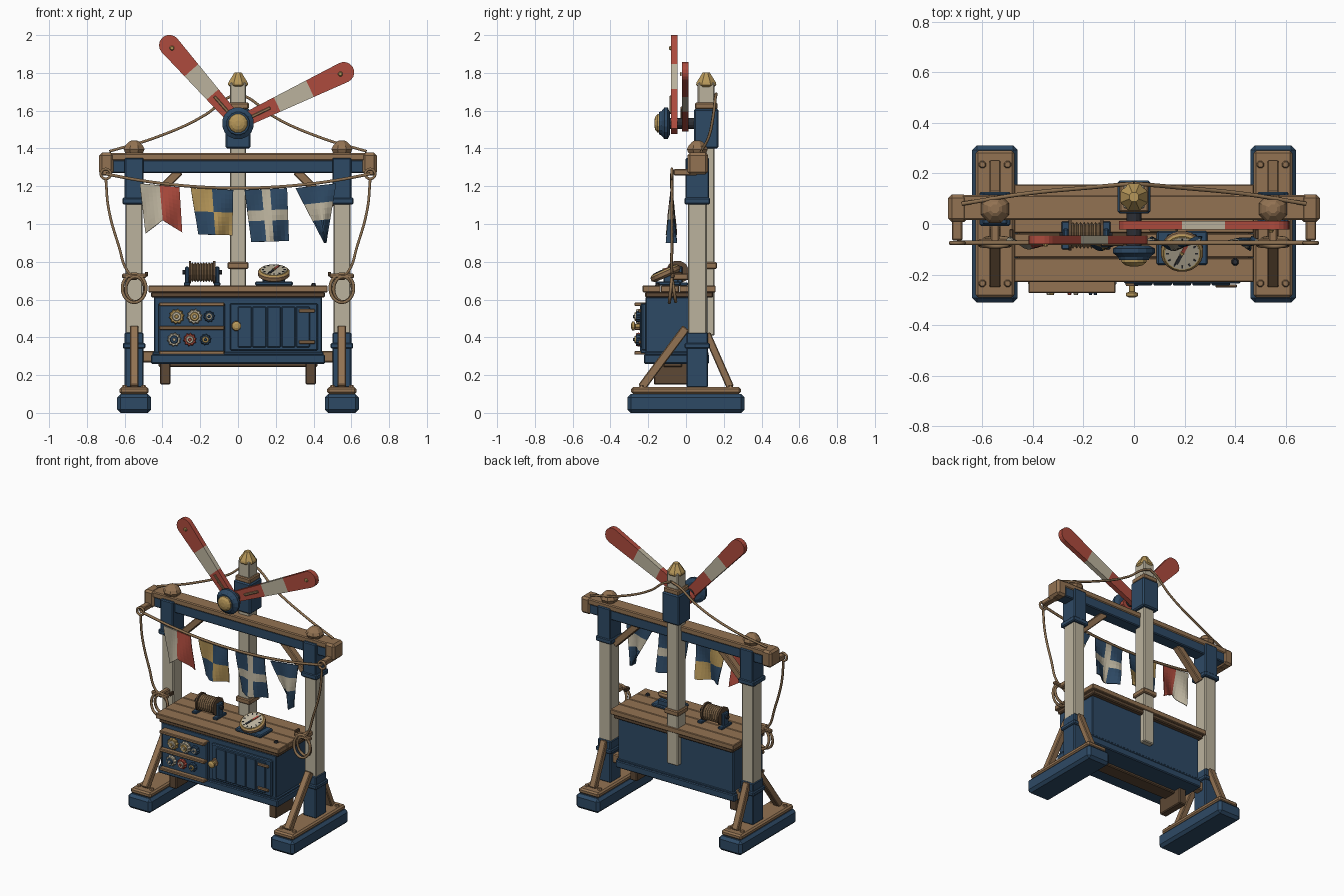
import bpy, bmesh
from math import sin, cos, pi, radians
from mathutils import Vector, Matrix

if "Cube" in bpy.data.objects:
    bpy.data.objects.remove(bpy.data.objects["Cube"])


def material(name, *rgb):
    m = bpy.data.materials.new(name)
    m.use_nodes = True
    m.diffuse_color = (*rgb, 1)
    m.node_tree.nodes["Principled BSDF"].inputs["Base Color"].default_value = (*rgb, 1)
    return m


wood = material("oak wood", .29, .17, .085)
dark_wood = material("dark wood", .11, .065, .035)
blue = material("navy paint", .027, .068, .13)
cream = material("cream paint", .50, .45, .34)
red = material("red paint", .42, .07, .047)
gold = material("brass", .47, .31, .10)
rope = material("rope", .26, .16, .08)
iron = material("dark iron", .025, .028, .035)


def finish(name, bm, *mats):
    bmesh.ops.recalc_face_normals(bm, faces=bm.faces)
    mesh = bpy.data.meshes.new(name)
    bm.to_mesh(mesh)
    bm.free()
    for m in mats:
        mesh.materials.append(m)
    ob = bpy.data.objects.new(name, mesh)
    bpy.context.collection.objects.link(ob)
    return ob


def box(name, mat, center, size, bevel=.006, turn=None):
    bm = bmesh.new()
    bmesh.ops.create_cube(bm, size=1)
    bmesh.ops.scale(bm, vec=size, verts=bm.verts)
    if bevel:
        bmesh.ops.bevel(bm, geom=bm.edges[:], offset=bevel, segments=1, affect='EDGES')
    bm.transform(Matrix.Translation(center) @ (turn or Matrix()))
    return finish(name, bm, mat)


def bar(name, mat, p, q, width, depth, side, bevel=.005):
    """Square bar from p to q; width is measured along side."""
    p, q, x = Vector(p), Vector(q), Vector(side).normalized()
    z = (q - p).normalized()
    turn = Matrix((x, z.cross(x), z)).transposed().to_4x4()
    return box(name, mat, (p + q) / 2, (width, depth, (q - p).length), bevel, turn)


def lathe(name, mat, profile, center, axis=(0, 0, 1), sides=12, lobe=1):
    """Rings of (radius, height) along axis; lobe scales every other corner."""
    bm = bmesh.new()
    rings = []
    for r, h in profile:
        ring = []
        for i in range(sides):
            a = 2 * pi * (i + .5) / sides
            k = r * (lobe if i % 2 else 1)
            ring.append(bm.verts.new((k * cos(a), k * sin(a), h)))
        rings.append(ring)
    for a, b in zip(rings, rings[1:]):
        for i in range(sides):
            j = (i + 1) % sides
            bm.faces.new((a[i], a[j], b[j], b[i]))
    bm.faces.new(rings[0])
    bm.faces.new(rings[-1])
    turn = Vector((0, 0, 1)).rotation_difference(Vector(axis)).to_matrix().to_4x4()
    bm.transform(Matrix.Translation(center) @ turn)
    return finish(name, bm, mat)


def tube(name, mat, points, radius, cyclic=False):
    cu = bpy.data.curves.new(name, 'CURVE')
    cu.dimensions, cu.bevel_depth, cu.bevel_resolution = '3D', radius, 1
    cu.resolution_u = 5
    sp = cu.splines.new('BEZIER')
    sp.bezier_points.add(len(points) - 1)
    sp.use_cyclic_u = cyclic
    for bp, co in zip(sp.bezier_points, points):
        bp.co = co
        bp.handle_left_type = bp.handle_right_type = 'AUTO'
    tmp = bpy.data.objects.new(name, cu)
    mesh = bpy.data.meshes.new_from_object(tmp)
    bpy.data.objects.remove(tmp)
    mesh.materials.clear()
    mesh.materials.append(mat)
    ob = bpy.data.objects.new(name, mesh)
    bpy.context.collection.objects.link(ob)


def loop(name, mat, c, rx, rz, radius, lean=0):
    pts = [(c[0] + rx * cos(a * pi / 6), c[1] + lean * sin(a * pi / 6),
            c[2] + rz * sin(a * pi / 6)) for a in range(12)]
    tube(name, mat, pts, radius, True)


FRONT = (0, -1, 0)

# Feet, posts, struts, cleats and side ropes
for s, tag in ((1, "left"), (-1, "right")):
    x = s * .55
    box(tag + "_foot", blue, (x, 0, .05), (.18, .62, .1), .018)
    box(tag + "_foot_cap", wood, (x, 0, .118), (.155, .58, .036), .01)
    for i in (-1, 1):
        for j in (-1, 1):
            lathe(tag + "_foot_bolt", wood, [(.016, 0), (.011, .012)], (x + i * .05, j * .235, .135), sides=8)
    box(tag + "_post", cream, (x, .06, .76), (.09, .1, .76))
    box(tag + "_post_shoe", blue, (x, .06, .28), (.1, .115, .29))
    box(tag + "_shoe_band", blue, (x, .06, .355), (.12, .135, .03))
    box(tag + "_post_head", blue, (x, .06, 1.23), (.1, .125, .24))
    box(tag + "_head_band", blue, (x, .06, 1.122), (.122, .135, .035))
    bar(tag + "_front_strut", wood, (x, -.235, .135), (x, .0, .45), .045, .045, (1, 0, 0))
    bar(tag + "_rear_strut", wood, (x, .235, .135), (x, .11, .42), .045, .04, (1, 0, 0))
    bar(tag + "_knee_brace", wood, (s * .5, .06, 1.09), (s * .31, .06, 1.28), .05, .045, (0, 1, 0))
    # Beam end with peg and eye
    box(tag + "_beam_end", wood, (s * .697, .062, 1.32), (.076, .11, .115), .014)
    lathe(tag + "_finial", wood, [(.05, 0), (.06, .02), (.05, .04), (.03, .06), (.018, .066)],
          (x, .06, 1.375), sides=8)
    bar(tag + "_rope_peg", wood, (s * .7, .06, 1.275), (s * .7, -.065, 1.275), .042, .034, (1, 0, 0))
    loop(tag + "_rope_eye", rope, (s * .7, -.075, 1.265), .026, .026, .008)
    # Hanging rope, cleat and coil
    tube(tag + "_hanging_rope", rope, [(s * .7, -.075, 1.24), (s * .685, -.075, 1.08), (s * .63, -.075, .88),
         (s * .585, -.075, .75), (x, -.07, .72)], .008)
    box(tag + "_cleat_stem", wood, (x, -.03, .72), (.035, .09, .035))
    box(tag + "_cleat", wood, (x, -.07, .725), (.13, .022, .024))
    box(tag + "_cleat_tip", dark_wood, (s * .485, -.04, .735), (.016, .04, .024), .003)
    loop(tag + "_coil_outer", rope, (x, -.08, .66), .062, .075, .009, .008)
    loop(tag + "_coil_inner", rope, (x + .006, -.065, .655), .05, .066, .009, -.01)
    # Stay rope from mast head to beam
    tube(tag + "_stay", rope, [(0, .16, 1.69), (s * .06, .155, 1.665), (s * .17, .145, 1.58),
         (s * .43, .12, 1.46), (s * .68, .08, 1.385)], .008)

# Main beam
box("beam_core", blue, (0, .065, 1.305), (1.34, .09, .07))
box("beam_top_plank", wood, (0, .065, 1.355), (1.36, .1, .04))
box("lower_rail", wood, (0, .06, .298), (1.04, .06, .06))

# Mast
box("mast", cream, (0, .107, 1.08), (.085, .09, 1.34))
box("mast_lower_band", wood, (0, .107, .78), (.11, .115, .036))
box("mast_sleeve", blue, (0, .107, 1.505), (.13, .13, .21), .008)
box("mast_upper_band", wood, (0, .107, 1.625), (.115, .12, .035))
lathe("mast_cap", gold, [(.045, 0), (.058, .012), (.055, .025), (.028, .065), (.02, .078)],
      (0, .107, 1.725), sides=8)

# Signal arms: stations along the length, coloured by distance
HUB = Vector((0, 0, 1.533))
for tag, ang, reach, y in (("high", 131.3, .55, -.062), ("low", 25.7, .622, -.005)):
    bm = bmesh.new()
    d = Vector((cos(radians(ang)), 0, sin(radians(ang))))
    w = Vector((-d.z, 0, d.x))
    stations = [(-.055, .022), (-.03, .034)] + [(reach * f, .034 + .021 * f) for f in (.37, .68, 1)]
    stations += [(reach + .055 * sin(a), .055 * cos(a)) for a in (.35, .7, 1.05, 1.4)]
    rings = []
    for dist, half in stations:
        rings.append([bm.verts.new(HUB + d * dist + w * half * i + Vector((0, y + .017 * j, 0)))
                      for i, j in ((-1, -1), (1, -1), (1, 1), (-1, 1))])
    for n, (a, b) in enumerate(zip(rings, rings[1:])):
        for i in range(4):
            f = bm.faces.new((a[i], a[i - 1], b[i - 1], b[i]))
            f.material_index = int(n == 2)
    bm.faces.new(rings[0])
    bm.faces.new(rings[-1])
    finish(tag + "_signal_arm", bm, red, cream)
    skin = Vector((0, y - .018, 0))
    bar(tag + "_arm_rib", wood, HUB + d * .07 + skin, HUB + d * .19 + skin, .016, .014, w, .003)
    lathe(tag + "_arm_rivet", gold, [(.013, 0), (.008, .01)], HUB + d * (reach - .02) + skin, FRONT, 8)
lathe("axle", iron, [(.03, 0), (.03, .16)], (0, .05, 1.533), FRONT)
lathe("hub", blue, [(.06, 0), (.085, .012), (.085, .03), (.065, .045), (.06, .058)], (0, -.085, 1.533), FRONT, 16)
lathe("hub_dome", gold, [(.052, 0), (.05, .012), (.035, .023), (.015, .028)], (0, -.14, 1.533), FRONT)

# Bunting line and flags
tube("bunting_line", rope, [(.7 * t, -.075, 1.19 + .075 * t * t) for t in (-1, -.75, -.5, -.25, 0, .25, .5, .75, 1)], .009)


def flag(name, corners, mats, rule, notch=0):
    """Rippled cloth over four (x, z) corners: top left, top right, bottom right, bottom left."""
    bm = bmesh.new()
    n = 10
    tl, tr, br, bl = [Vector(c) for c in corners]
    grid = []
    for r in range(n + 1):
        row = []
        for c in range(n + 1):
            u, v = c / n, r / n
            k = v * (1 - notch * (1 - abs(2 * u - 1)))
            p = tl.lerp(tr, u).lerp(bl.lerp(br, u), k)
            ripple = .028 * k * sin(2 * pi * u + 2 * v)
            row.append(bm.verts.new((p.x, -.08 + ripple, p.y)))
        grid.append(row)
    for r in range(n):
        for c in range(n):
            f = bm.faces.new((grid[r][c], grid[r + 1][c], grid[r + 1][c + 1], grid[r][c + 1]))
            f.material_index = int(rule((c + .5) / n, (r + .5) / n))
    ob = finish(name, bm, *mats)
    ob.modifiers.new("cloth", 'SOLIDIFY').thickness = .006


flag("swallowtail_flag", [(-.52, 1.215), (-.31, 1.195), (-.295, .955), (-.49, .95)],
     (cream, red), lambda u, v: u > .5, .27)
flag("quartered_flag", [(-.25, 1.19), (-.025, 1.18), (-.03, .94), (-.21, .945)],
     (gold, blue), lambda u, v: (u > .5) != (v > .5))
flag("cross_flag", [(.035, 1.18), (.26, 1.19), (.27, .91), (.07, .905)],
     (blue, cream), lambda u, v: .4 < u < .6 or .4 < v < .6)
flag("pennant_flag", [(.305, 1.19), (.52, 1.215), (.468, .9), (.455, .9)],
     (blue, cream), lambda u, v: .3 < v < .6)

# Cabinet and worktop
box("cabinet", blue, (0, -.05, .45), (.89, .33, .33))
box("cabinet_plinth", blue, (0, -.05, .285), (.92, .345, .05))
box("plinth_moulding", blue, (0, -.05, .315), (.905, .338, .02))
box("worktop_trim", dark_wood, (0, -.036, .625), (.92, .36, .03))
for i in range(4):
    box("worktop_plank", wood, (0, -.182 + i * .097, .656), (.95, .095, .036), .004)
for s in (-1, 1):
    box("cabinet_leg", dark_wood, (s * .385, -.07, .21), (.055, .2, .12))
box("under_runner", dark_wood, (0, -.07, .255), (.84, .1, .025))

# Rack of scalloped dials
box("rack_panel", blue, (-.245, -.225, .448), (.35, .035, .27))
for z in (.575, .45, .318):
    box("rack_rail", wood, (-.245, -.243, z), (.345, .06, .02), .004)
dials = [(-.325, .51, .042, gold, cream), (-.23, .51, .042, cream, gold), (-.153, .51, .031, blue, cream),
         (-.338, .388, .038, cream, blue), (-.255, .388, .036, red, cream), (-.172, .388, .031, blue, gold)]
for x, z, r, outer, inner in dials:
    lathe("dial", outer, [(r * .9, 0), (r, .012), (r * .85, .026)], (x, -.24, z), FRONT, 20, .84)
    lathe("dial_ring", inner, [(r * .6, 0), (r * .5, .008)], (x, -.265, z), FRONT, 12)
    lathe("dial_center", outer, [(r * .28, 0), (r * .2, .008)], (x, -.272, z), FRONT, 8)

# Plank door with hinges and knob
box("door_frame", blue, (.19, -.222, .455), (.465, .025, .25))
for i in range(5):
    box("door_plank", blue, (.036 + i * .077, -.232, .455), (.073, .022, .215), .004)
for z in (.54, .375):
    box("door_hinge", wood, (.365, -.245, z), (.085, .012, .018), .003)
lathe("knob_plate", wood, [(.028, 0), (.024, .012)], (-.008, -.233, .46), FRONT)
lathe("door_knob", gold, [(.012, 0), (.012, .025), (.024, .03), (.024, .042), (.012, .048)], (-.008, -.243, .46), FRONT)

# Rope winch
for x in (-.27, -.11):
    box("winch_bracket", blue, (x, -.045, .725), (.022, .055, .1))
    box("winch_foot", blue, (x, -.045, .682), (.034, .11, .018), .004)
    lathe("spool_flange", dark_wood, [(.062, -.006), (.062, .006)], (x * .8 - .038, -.045, .745), (1, 0, 0))
lathe("rope_spool", rope, [(.055 if i % 2 else .045, i * .0074) for i in range(17)], (-.249, -.045, .745), (1, 0, 0))
lathe("winch_axle", iron, [(.013, 0), (.013, .21)], (-.295, -.045, .745), (1, 0, 0), 8)

# Tilted compass
tilt = radians(24)
n, u, v = Vector((0, -sin(tilt), cos(tilt))), Vector((1, 0, 0)), Vector((0, cos(tilt), sin(tilt)))
c = Vector((.19, -.1, .72))
box("compass_base", blue, (.19, -.095, .685), (.2, .135, .022))
box("compass_stand", blue, (.19, -.08, .71), (.12, .08, .04))
lathe("compass_case", wood, [(.07, 0), (.085, .012), (.085, .03), (.076, .036)], c, n, 20)
lathe("compass_bezel", gold, [(.08, 0), (.074, .006)], c + n * .034, n, 20)
lathe("compass_face", cream, [(.069, 0), (.069, .004)], c + n * .038, n, 20)


def on_face(radius, angle):
    return c + n * .043 + u * radius * cos(angle) + v * radius * sin(angle)


for i in range(12):
    a = i * pi / 6
    bar("compass_tick", iron, on_face(.052, a), on_face(.063, a), .004, .006, n, 0)
bar("needle_north", red, on_face(0, 1.1), on_face(.05, 1.1), .006, .013, n, 0)
bar("needle_south", iron, on_face(0, 1.1), on_face(-.05, 1.1), .006, .013, n, 0)
lathe("needle_pin", gold, [(.009, 0), (.006, .008)], c + n * .042, n, 8)
lathe("worktop_stud", iron, [(.016, 0), (.01, .014)], (.4, -.15, .673), sides=8)
